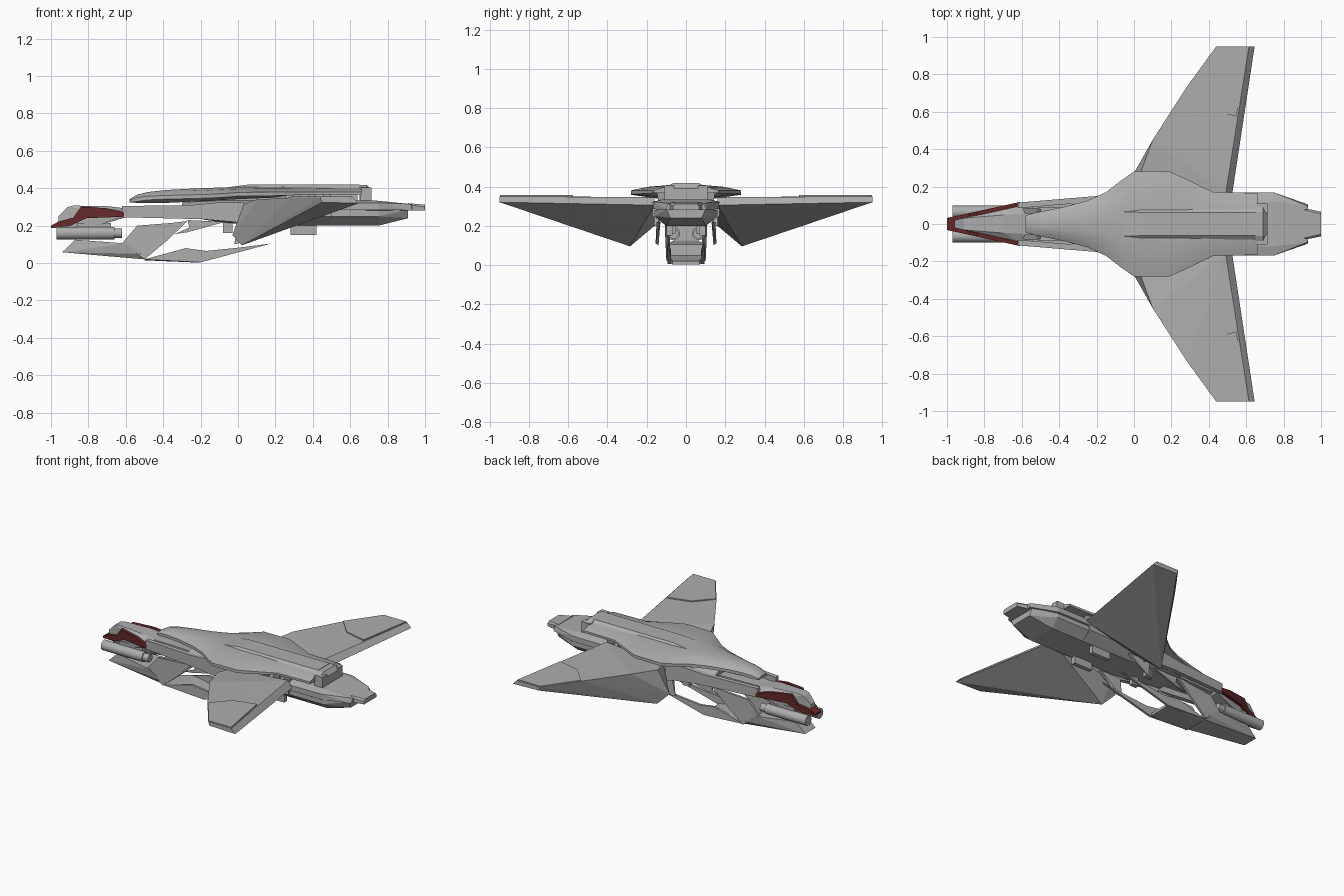
import bpy, bmesh, math
from mathutils import Matrix

if "Cube" in bpy.data.objects:
    bpy.data.objects.remove(bpy.data.objects["Cube"])


def material(name, rgb):
    m = bpy.data.materials.new(name)
    m.diffuse_color = (*rgb, 1)
    m.use_nodes = True
    m.node_tree.nodes["Principled BSDF"].inputs["Base Color"].default_value = m.diffuse_color
    return m


GREY = material("hull_grey", (0.42, 0.42, 0.42))
RED = material("dark_red", (0.13, 0.022, 0.022))


def finish(name, bm, mat, mirror=False, smooth=False):
    bmesh.ops.recalc_face_normals(bm, faces=bm.faces)
    me = bpy.data.meshes.new(name)
    bm.to_mesh(me)
    bm.free()
    ob = bpy.data.objects.new(name, me)
    bpy.context.collection.objects.link(ob)
    me.materials.append(mat)
    if mirror:
        mod = ob.modifiers.new("mirror", 'MIRROR')
        mod.use_axis = (False, True, False)
        mod.use_clip = False
        mod.use_mirror_merge = False
    if smooth:
        bpy.ops.object.select_all(action='DESELECT')
        ob.select_set(True)
        bpy.context.view_layer.objects.active = ob
        bpy.ops.object.shade_smooth_by_angle(angle=math.radians(30))
    return ob


def hull(name, pts, twin=False, mat=GREY):
    """Faceted convex block; twin makes a mirrored pair, otherwise it spans both sides."""
    bm = bmesh.new()
    if not twin:
        pts = pts + [(x, -y, z) for x, y, z in pts if y]
    for p in pts:
        bm.verts.new(p)
    r = bmesh.ops.convex_hull(bm, input=bm.verts)
    junk = [g for g in r["geom_interior"] + r["geom_unused"] if isinstance(g, bmesh.types.BMVert)]
    bmesh.ops.delete(bm, geom=list(set(junk)), context='VERTS')
    bmesh.ops.dissolve_limit(bm, angle_limit=0.01, verts=bm.verts, edges=bm.edges)
    return finish(name, bm, mat, mirror=twin)


def box(name, x0, x1, y0, y1, z0, z1, twin=False):
    return hull(name, [(x, y, z) for x in (x0, x1) for y in (y0, y1) for z in (z0, z1)], twin)


def side_plate(name, profile, offset, slope, thick, mat=GREY):
    """Mirrored pair of plates cut to an x-z profile, flaring outwards along x."""
    bm = bmesh.new()
    out = [bm.verts.new((x, offset + slope * (x + 1), z)) for x, z in profile]
    inn = [bm.verts.new((v.co.x, v.co.y - thick, v.co.z)) for v in out]
    bm.faces.new(out)
    bm.faces.new(inn[::-1])
    n = len(out)
    for i in range(n):
        j = (i + 1) % n
        bm.faces.new((out[i], inn[i], inn[j], out[j]))
    return finish(name, bm, mat, mirror=True)


# Upper shell: x, half width, underside, edge height, top
stations = [(-.58, .045, .325, .335, .342), (-.54, .058, .322, .35, .366),
            (-.48, .07, .322, .358, .38), (-.38, .09, .322, .362, .391),
            (-.25, .125, .328, .365, .398), (-.15, .17, .333, .368, .402),
            (-.07, .232, .338, .372, .405), (0, .28, .342, .378, .407),
            (.19, .28, .35, .38, .408), (.27, .245, .362, .38, .408),
            (.42, .172, .366, .38, .408), (.66, .165, .366, .38, .405)]
bm = bmesh.new()
rings = []
for x, w, b, e, t in stations:
    half = [(w * .3, t), (w * .7, e + (t - e) * .65), (w, e), (w, e - .02), (w * .6, b)]
    ring = half + [(-y, z) for y, z in half[::-1]]
    rings.append([bm.verts.new((x, y, max(z, b))) for y, z in ring])
for a, b in zip(rings, rings[1:]):
    for i in range(len(a)):
        j = (i + 1) % len(a)
        bm.faces.new((a[i], a[j], b[j], b[i]))
bm.faces.new(rings[0])
bm.faces.new(rings[-1])
finish("upper_shell", bm, GREY, smooth=True)

# Raised spine and aft clamp
hull("spine", [(-.06, .065, .405), (.05, .062, .419), (.65, .062, .419), (.05, .085, .4), (.65, .085, .4),
               (-.02, .075, .38), (.65, .085, .38)])
hull("aft_clamp", [(.65, .065, .417), (.69, .065, .417), (.715, .06, .39), (.715, .06, .33), (.65, .065, .32),
                   (.65, .1, .4), (.69, .1, .4), (.65, .1, .33), (.69, .1, .33)])
for i in range(2):
    s = 1 - 2 * i
    bm = bmesh.new()
    bmesh.ops.create_cube(bm, size=1, matrix=Matrix.Translation((.685, s * .085, .365)) @ Matrix.Diagonal((.06, .05, .08, 1)))
    finish("clamp_jaw", bm, GREY)

# Fuselage under the shell, with struts between the two
hull("mid_fuselage", [(-.3, .13, .3), (-.3, .13, .25), (-.3, .07, .325), (-.1, .08, .335), (.5, .1, .335),
                      (.05, .16, .31), (.5, .17, .31), (.5, .17, .25), (.05, .16, .25),
                      (-.1, .08, .22), (.1, .1, .2), (.5, .1, .2)])
for i in range(4):
    x = .2 + i * .08
    hull("shell_strut", [(x, .11, .32), (x + .05, .11, .32), (x + .02, .11, .375), (x + .06, .11, .375),
                         (x, .14, .32), (x + .05, .14, .32), (x + .02, .15, .375), (x + .06, .15, .375)], True)
box("shell_core", -.2, .64, -.08, .08, .32, .37)

# Tail
hull("tail_upper", [(.42, .17, .32), (.75, .168, .322), (.92, .1, .316), (.42, .17, .285), (.75, .168, .285),
                    (.93, .105, .282), (.93, .09, .312), (.42, .12, .335), (.74, .12, .334)])
hull("tail_lower", [(.45, .16, .28), (.75, .16, .28), (.91, .1, .285), (.91, .08, .24), (.75, .1, .2),
                    (.45, .1, .2), (.45, .16, .25), (.75, .16, .25)])
hull("tail_tip", [(.91, .085, .312), (.91, .085, .28), (1, .066, .28), (1, .066, .3), (1, .055, .312), (.91, .075, .32)])

# Wings: flat on top, wedge-shaped below, deepest at the front of the root
hull("wing", [(.03, .26, .315), (.1, .45, .34), (.28, .73, .35), (.44, .95, .35), (.615, .95, .35),
              (.49, .16, .345), (.645, .95, .32), (.525, .16, .305), (.45, .95, .325),
              (.02, .285, .095), (-.03, .22, .15), (.05, .16, .2), (.06, .16, .31)], True)
hull("wing_outer_panel", [(x, y, z) for z in (.345, .356) for x, y in
                          ((.285, .73), (.39, .615), (.547, .575), (.61, .947), (.44, .947))], True)
hull("wing_root_fin", [(.0, .13, .22), (.16, .13, .22), (.0, .15, .22), (.16, .15, .22),
                       (-.02, .14, .1), (.02, .155, .11)], True)

# Forward rails joining the head to the fuselage
side_plate("forward_rail", [(-.62, .245), (-.62, .305), (-.25, .31), (-.1, .325), (.03, .325), (.05, .2),
                            (-.02, .22), (-.2, .235)], .083, .083, .03)
hull("rail_bridge", [(-.66, .05, .29), (-.25, .08, .3), (-.66, .05, .26), (-.25, .08, .25)])

# Head with red cheek plates and a nose cap
hull("head", [(-.96, .02, .25), (-.91, .032, .3), (-.88, .034, .307), (-.7, .048, .305), (-.58, .052, .29),
              (-.6, .1, .27), (-.6, .09, .245), (-.96, .022, .19), (-.75, .065, .2), (-.75, .068, .28)])
side_plate("cheek_plate", [(-1, .188), (-.96, .222), (-.88, .243), (-.84, .302), (-.7, .293), (-.61, .272),
                           (-.61, .248), (-.81, .24), (-.9, .198)], .032, .22, .022, RED)
hull("nose_cap", [(-1, .03, .188), (-1, .03, .2), (-.96, .036, .222), (-.95, .036, .19)], mat=RED)

# Twin guns slung below the head
for s in (-1, 1):
    for name, x0, x1, r in (("gun_barrel", -.97, -.66, .034), ("gun_breech", -.67, -.62, .026)):
        bm = bmesh.new()
        bmesh.ops.create_cone(bm, cap_ends=True, segments=16, radius1=r, radius2=r, depth=x1 - x0,
                              matrix=Matrix.Translation(((x0 + x1) / 2, s * .064, .16)) @ Matrix.Rotation(math.pi / 2, 4, 'Y'))
        finish(name, bm, GREY, smooth=True)
box("gun_mount", -.86, -.68, -.06, .06, .13, .215)

# Chin and ventral keel
hull("chin", [(-.87, .06, .125), (-.94, .055, .058), (-.9, .06, .062), (-.72, .075, .05), (-.5, .08, .02),
              (-.6, .1, .105), (-.52, .1, .05)])
side_plate("keel_side_plate", [(-.62, .105), (-.54, .2), (-.35, .215), (-.27, .225), (-.38, .12), (-.5, .02)],
           .08, .04, .015)
hull("keel_floor", [(-.5, .09, .02), (-.5, .06, .015), (-.2, .07, .002), (-.2, .07, .02), (-.38, .085, .05)])
side_plate("keel_blade", [(-.5, .02), (-.28, .08), (-.17, .065), (-.02, .08), (.18, .105), (-.2, .004)], .085, .01, .015)

# Belly fins and small underside boxes
side_plate("belly_fin", [(-.34, .155), (-.27, .165), (-.07, .22), (-.27, .23), (-.26, .19)], .05, .06, .012)
box("belly_box", -.08, -.03, .05, .08, .16, .24, True)
box("rear_belly_box", .28, .42, .07, .1, .15, .22, True)
